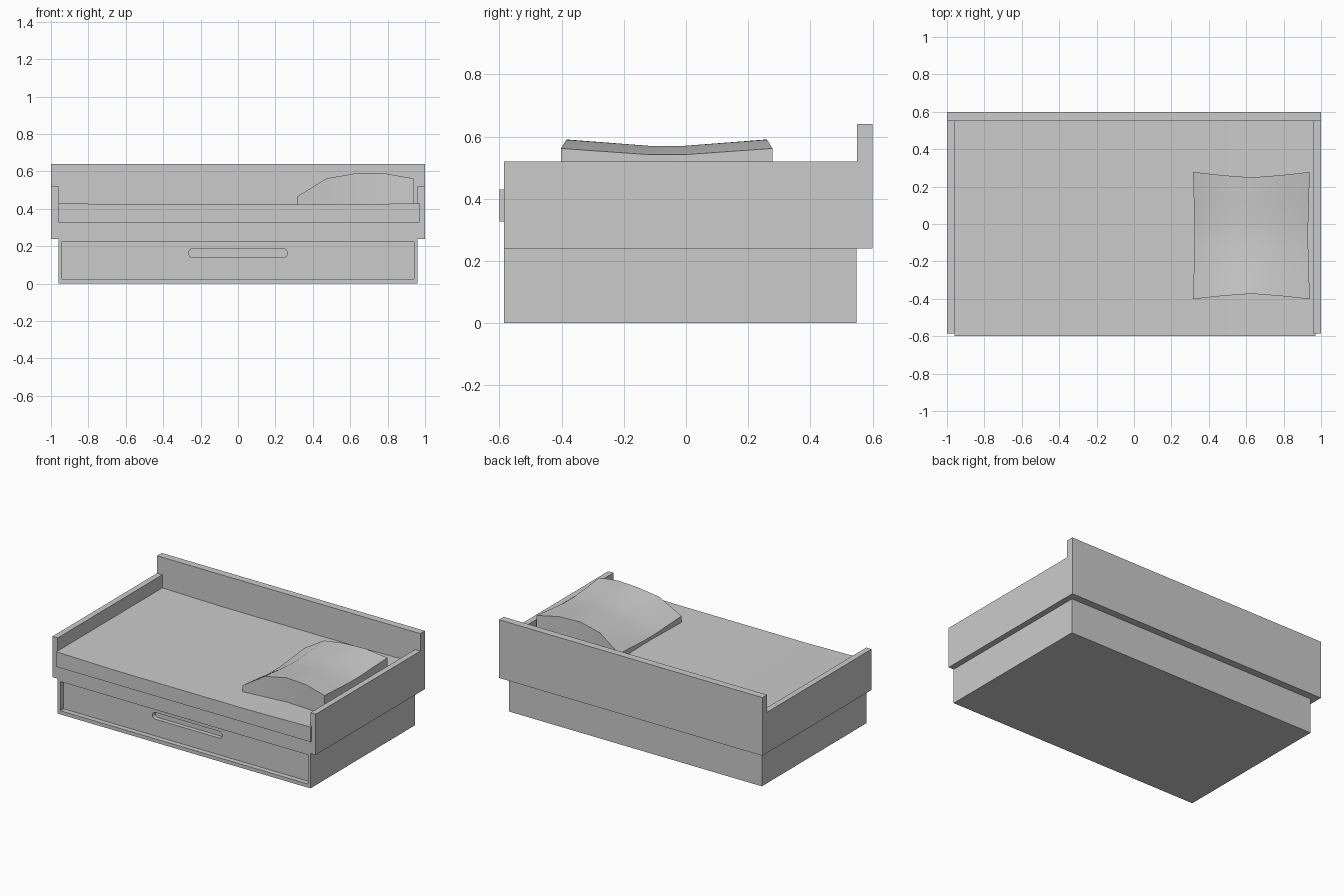
import bpy, bmesh, math

if "Cube" in bpy.data.objects:
    bpy.data.objects.remove(bpy.data.objects["Cube"])


def finish(name, bm):
    bmesh.ops.recalc_face_normals(bm, faces=bm.faces)
    mesh = bpy.data.meshes.new(name)
    bm.to_mesh(mesh)
    bm.free()
    obj = bpy.data.objects.new(name, mesh)
    bpy.context.collection.objects.link(obj)
    return obj


def prism(name, profile, y0, y1):
    """Extrude an x-z profile from y0 to y1."""
    bm = bmesh.new()
    front = bm.faces.new([bm.verts.new((x, y0, z)) for x, z in profile])
    new = bmesh.ops.extrude_face_region(bm, geom=[front])["geom"]
    moved = [v for v in new if isinstance(v, bmesh.types.BMVert)]
    bmesh.ops.translate(bm, verts=moved, vec=(0, y1 - y0, 0))
    if not front.is_valid or len(bm.faces) < len(profile) + 2:
        bm.faces.new([v for v in bm.verts if v not in moved])
    return finish(name, bm)


def box(name, x0, x1, y0, y1, z0, z1):
    return prism(name, [(x0, z0), (x1, z0), (x1, z1), (x0, z1)], y0, y1)


def cut(target, cutter):
    mod = target.modifiers.new("cut", "BOOLEAN")
    mod.operation = "DIFFERENCE"
    mod.solver = "EXACT"
    mod.object = cutter
    bpy.context.view_layer.objects.active = target
    bpy.ops.object.modifier_apply(modifier=mod.name)
    bpy.data.objects.remove(cutter, do_unlink=True)


# Base with recessed drawer front and rounded handle slot
base = box("drawer_base", -0.96, 0.96, -0.585, 0.548, 0.0, 0.33)
cut(base, box("recess_cutter", -0.94, 0.94, -0.7, -0.55, 0.025, 0.225))
r = 0.023
slot = []
for cx, start in ((0.242, -90), (-0.242, 90)):
    for i in range(9):
        a = math.radians(start + i * 22.5)
        slot.append((cx + r * math.cos(a), 0.163 + r * math.sin(a)))
cut(base, prism("slot_cutter", slot, -0.7, -0.52))

# Side and back boards
box("left_board", -1.0, -0.96, -0.585, 0.55, 0.24, 0.52)
box("right_board", 0.96, 1.0, -0.585, 0.55, 0.24, 0.52)
box("back_board", -1.0, 1.0, 0.55, 0.6, 0.24, 0.64)

# Mattress with a slight sag
prism("mattress", [(-0.96, 0.327), (0.97, 0.327), (0.97, 0.43), (0.5, 0.422),
                   (-0.5, 0.422), (-0.96, 0.43)], -0.6, 0.553)

# Pillow: arched across x, dipped along y, with pinched-in edges
arch = [0.465, 0.562, 0.59, 0.59, 0.562]
rows = [-1, -0.58, -0.17, 0.17, 0.58, 1]
bm = bmesh.new()
grid = []
for i, z in enumerate(arch):
    u = -1 + i / 2
    line = []
    for v in rows:
        x = 0.6275 + u * (0.312 - 0.01 * (1 - abs(v)))
        y = -0.062 + v * (0.34 - 0.029 * (1 - abs(u) ** 1.3))
        line.append(bm.verts.new((x, y, z - 0.024 * (1 - abs(v)))))
    grid.append(line)
for i in range(len(arch) - 1):
    for j in range(len(rows) - 1):
        bm.faces.new((grid[i][j], grid[i + 1][j], grid[i + 1][j + 1], grid[i][j + 1]))
rim = [e for e in bm.edges if e.is_boundary]
skirt = bmesh.ops.extrude_edge_only(bm, edges=rim)["geom"]
for v in skirt:
    if isinstance(v, bmesh.types.BMVert):
        v.co.z = 0.419
bmesh.ops.holes_fill(bm, edges=[e for e in bm.edges if e.is_boundary])
pillow = finish("pillow", bm)
bpy.ops.object.select_all(action="DESELECT")
pillow.select_set(True)
bpy.context.view_layer.objects.active = pillow
bpy.ops.object.shade_smooth_by_angle(angle=math.radians(30))
